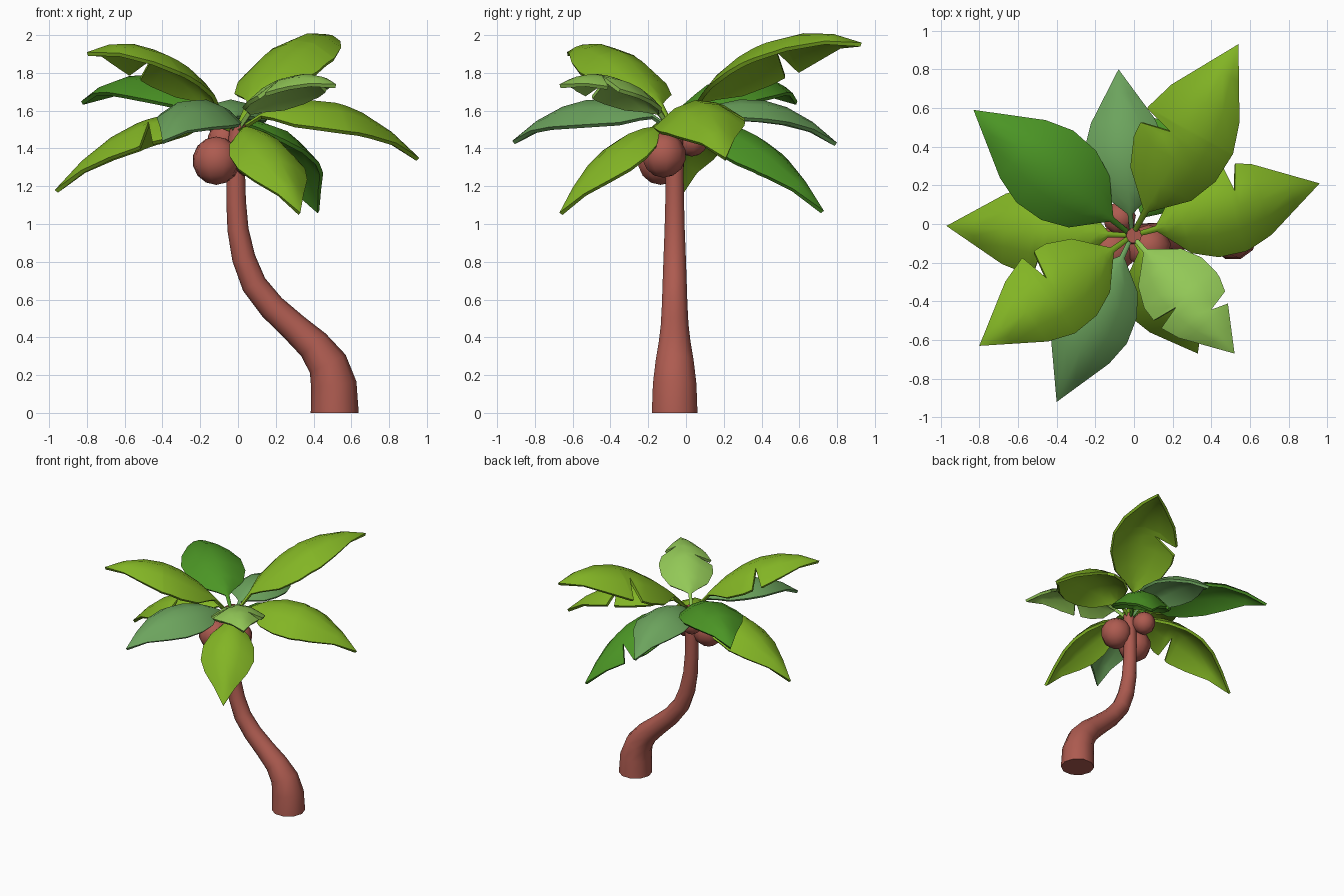
import bpy, bmesh, math
from mathutils import Vector

if "Cube" in bpy.data.objects:
    bpy.data.objects.remove(bpy.data.objects["Cube"])


def material(name, rgb):
    m = bpy.data.materials.new(name)
    m.diffuse_color = (*rgb, 1)
    m.use_nodes = True
    m.node_tree.nodes["Principled BSDF"].inputs["Base Color"].default_value = m.diffuse_color
    return m


BARK = material("bark red brown", (0.42, 0.105, 0.08))
LIME = material("lime green", (0.225, 0.46, 0.018))
LIGHT = material("light green", (0.29, 0.58, 0.095))
GREY = material("grey green", (0.15, 0.37, 0.11))
GREEN = material("mid green", (0.07, 0.30, 0.018))


def finish(bm, name, mat, angle, thickness=0):
    me = bpy.data.meshes.new(name)
    bm.to_mesh(me)
    bm.free()
    me.materials.append(mat)
    ob = bpy.data.objects.new(name, me)
    bpy.context.collection.objects.link(ob)
    bpy.ops.object.select_all(action='DESELECT')
    ob.select_set(True)
    bpy.context.view_layer.objects.active = ob
    if thickness:
        mod = ob.modifiers.new("thickness", 'SOLIDIFY')
        mod.thickness = thickness
        mod.offset = -1
        bpy.ops.object.modifier_apply(modifier=mod.name)
    bpy.ops.object.shade_smooth_by_angle(angle=math.radians(angle))
    return ob


# Trunk: rings swept along an S-shaped path (x, z, radius)
PATH = [(.512, 0, .127), (.507, .15, .121), (.475, .26, .106), (.40, .36, .088),
        (.30, .45, .077), (.18, .56, .071), (.085, .68, .067), (.03, .82, .062),
        (.0, .97, .056), (-.01, 1.12, .052), (-.012, 1.25, .05), (-.01, 1.38, .05),
        (0, 1.53, .04)]
SIDES = 10
bm = bmesh.new()
rings = []
for i, (x, z, r) in enumerate(PATH):
    a, b = PATH[max(i - 1, 0)], PATH[min(i + 1, len(PATH) - 1)]
    t = Vector((b[0] - a[0], 0, b[1] - a[1])).normalized()
    if i == 0:
        t = Vector((0, 0, 1))
    side = Vector((t.z, 0, -t.x))
    rings.append([bm.verts.new(Vector((x, -.06, z)) + side * r * math.cos(k * math.tau / SIDES)
                               + Vector((0, r * math.sin(k * math.tau / SIDES), 0)))
                  for k in range(SIDES)])
for lo, hi in zip(rings, rings[1:]):
    for k in range(SIDES):
        n = (k + 1) % SIDES
        bm.faces.new((lo[k], lo[n], hi[n], hi[k]))
bm.faces.new(rings[0][::-1])
bm.faces.new(rings[-1])
finish(bm, "trunk", BARK, 50)

# Coconuts hanging under the crown
for i, (x, y, z, r) in enumerate([(-.115, -.135, 1.335, .128), (.075, -.12, 1.365, .12),
                                  (-.075, .03, 1.445, .088)]):
    bm = bmesh.new()
    bmesh.ops.create_uvsphere(bm, u_segments=9, v_segments=7, radius=r)
    bmesh.ops.translate(bm, verts=bm.verts, vec=(x, y, z))
    finish(bm, f"coconut_{i + 1}", BARK, 60)

# Leaf half-width along its length: thin stalk, round body, pointed tip
PROFILE = [(0, .012), (.13, .016), (.18, .07), (.27, .17), (.4, .228), (.55, .237),
           (.69, .19), (1, 0)]
COLUMNS = [-1, -.5, 0, .5, 1]
BASE = Vector((-.01, -.06, 1.5))


def half_width(t):
    for (t0, w0), (t1, w1) in zip(PROFILE, PROFILE[1:]):
        if t <= t1:
            return w0 + (w1 - w0) * (t - t0) / (t1 - t0)
    return 0


def leaf(name, mat, tip, mid_z, scale=1, drop=.48, roll=0, notches=()):
    """Arched leaf; each notch is (side, position), side +1 = left seen from the base."""
    tip = Vector(tip)
    d = tip - BASE
    left = Vector((-d.y, d.x, 0)).normalized()
    rows = {t for t, _ in PROFILE} | {.85}
    for _, n in notches:
        rows = {t for t in rows if abs(t - n) > .045 or t == 1} | {n - .03, n, n + .04}
    bm = bmesh.new()
    grid = []
    for t in sorted(rows):
        w = half_width(t) * scale
        c = BASE + d * t
        c.z = BASE.z * (1 - t) * (1 - 2 * t) + 4 * t * (1 - t) * mid_z + t * (2 * t - 1) * tip.z
        row = []
        for u in COLUMNS:
            for side, n in notches:
                if n == t and u * side > .35:
                    u = .35 * side
            row.append(bm.verts.new(c + left * u * w
                                    + Vector((0, 0, roll * u * w - drop * u * u * w))))
        grid.append(row)
    for a, b in zip(grid, grid[1:]):
        for j in range(len(COLUMNS) - 1):
            bm.faces.new((a[j], b[j], b[j + 1], a[j + 1]))
    bmesh.ops.remove_doubles(bm, verts=bm.verts, dist=.0005)
    finish(bm, name, mat, 40, .022)


# Crown of leaves
leaf("leaf_back_right_high", LIME, (.54, .93, 1.96), 1.955, 1.06, .5, -.12, [(1, .5)])
leaf("leaf_right", LIME, (.96, .21, 1.35), 1.65, 1, .5, .14, [(1, .57)])
leaf("leaf_front_right_high", LIGHT, (.52, -.67, 1.74), 1.77, .87, .45, 0, [(1, .69), (-1, .53)])
leaf("leaf_front_right_low", LIME, (.33, -.67, 1.06), 1.44, .86, .6)
leaf("leaf_front", GREY, (-.40, -.92, 1.44), 1.66, .87, .5, -.15)
leaf("leaf_front_left_high", LIME, (-.80, -.63, 1.91), 1.905, 1, .5, 0, [(-1, .5)])
leaf("leaf_left", LIME, (-.97, -.01, 1.18), 1.55, .96, .58, 0, [(1, .48)])
leaf("leaf_back_left", GREEN, (-.83, .59, 1.65), 1.785, 1, .45)
leaf("leaf_back", GREY, (-.08, .80, 1.43), 1.66, .87, .48)
leaf("leaf_back_right_low", GREEN, (.43, .73, 1.07), 1.49, .95, .62, 0, [(1, .68)])
